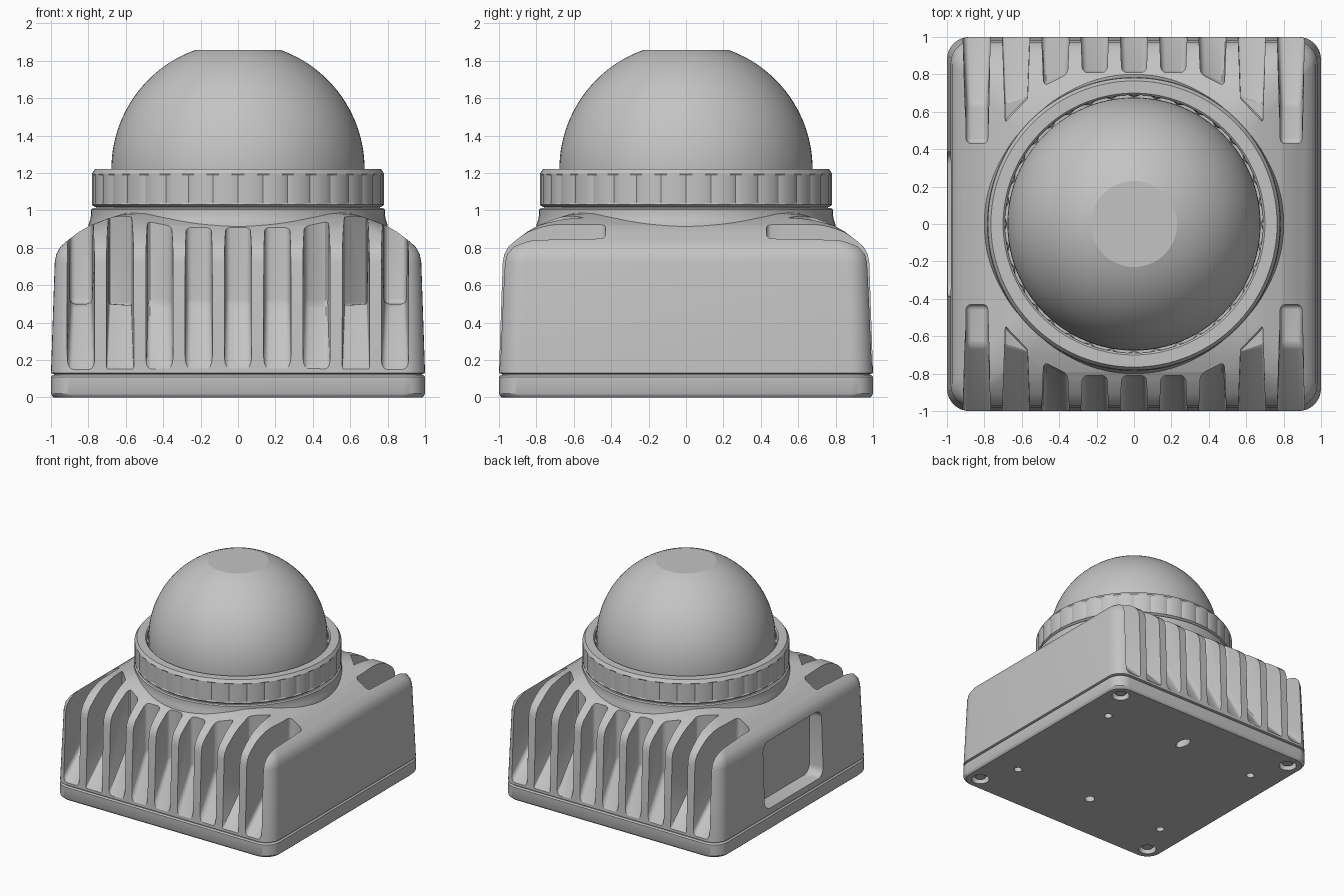
import bpy, bmesh
from math import sin, cos, pi, sqrt, radians
from mathutils import Matrix

if "Cube" in bpy.data.objects:
    bpy.data.objects.remove(bpy.data.objects["Cube"])

grey = bpy.data.materials.new("light_grey")
grey.use_nodes = True
grey.diffuse_color = (0.55, 0.55, 0.55, 1)
grey.node_tree.nodes["Principled BSDF"].inputs["Base Color"].default_value = (0.55, 0.55, 0.55, 1)


def finish(bm, name):
    """Turn a bmesh into a named object."""
    bmesh.ops.recalc_face_normals(bm, faces=bm.faces)
    mesh = bpy.data.meshes.new(name)
    bm.to_mesh(mesh)
    bm.free()
    mesh.materials.append(grey)
    ob = bpy.data.objects.new(name, mesh)
    bpy.context.collection.objects.link(ob)
    return ob


def activate(ob):
    bpy.ops.object.select_all(action='DESELECT')
    ob.select_set(True)
    bpy.context.view_layer.objects.active = ob


def smooth(ob, angle=30):
    activate(ob)
    bpy.ops.object.shade_smooth_by_angle(angle=radians(angle))


def cut(ob, cutter):
    """Subtract the cutter from the object and remove it."""
    cutter.hide_render = True
    activate(ob)
    mod = ob.modifiers.new("cut", 'BOOLEAN')
    mod.operation = 'DIFFERENCE'
    mod.solver = 'EXACT'
    mod.object = cutter
    bpy.ops.object.modifier_apply(modifier=mod.name)
    bpy.data.objects.remove(cutter)


def loft(bm, rings):
    """Skin closed rings of points and cap both ends."""
    loops = [[bm.verts.new(p) for p in ring] for ring in rings]
    n = len(loops[0])
    for a, b in zip(loops, loops[1:]):
        for i in range(n):
            j = (i + 1) % n
            bm.faces.new((a[i], a[j], b[j], b[i]))
    bm.faces.new(loops[0][::-1])
    bm.faces.new(loops[-1])


def rounded_square(half, radius, z, steps=8):
    points = []
    for k, (sx, sy) in enumerate(((1, 1), (-1, 1), (-1, -1), (1, -1))):
        for i in range(steps + 1):
            a = (k + i / steps) * pi / 2
            points.append((sx * (half - radius) + radius * cos(a),
                           sy * (half - radius) + radius * sin(a), z))
    return points


def squares(name, profile, radius):
    bm = bmesh.new()
    loft(bm, [rounded_square(h, radius, z) for h, z in profile])
    return finish(bm, name)


def turned(name, profile, segments=96, notch=None):
    """Revolve (radius, z) points; notch(i, z) shrinks single columns."""
    bm = bmesh.new()
    loft(bm, [[((r - (notch(i, z) if notch else 0)) * cos(2 * pi * i / segments),
                (r - (notch(i, z) if notch else 0)) * sin(2 * pi * i / segments), z)
               for i in range(segments)] for r, z in profile])
    return finish(bm, name)


# Housing: tapered walls, rounded shoulder and sloping roof
housing = squares("housing", [
    (0.985, 0.11), (0.985, 0.125), (1.0, 0.13), (0.98, 0.72), (0.972, 0.765),
    (0.95, 0.805), (0.91, 0.84), (0.85, 0.885), (0.79, 0.92), (0.7, 0.955),
    (0.62, 0.98), (0.5, 1.0)], 0.12)


# Cooling slots on front and back, ending around the collar
def slot_end(x):
    return min(0.81, max(0.43, sqrt(max(0, 0.88 ** 2 - x * x))))


def slot_cutter(x, side):
    bm = bmesh.new()
    rings = []
    for s in (-1, 1):
        end = slot_end(abs(x + s * 0.06))
        knee = max(end + 0.005, 0.65)
        path = [(end, 1.2), (end, 0.5), (knee, 0.5), (1.0, 0.15), (1.1, 0.04), (1.1, 1.2)]
        if knee > 0.66:
            path.pop(2)
        rings.append([(x + s * (0.058 + 0.015 * max(0, y - 0.6) / 0.4), side * y, z)
                      for y, z in path])
    if len(rings[0]) != len(rings[1]):
        short = min(rings, key=len)
        short.insert(2, tuple((a + 0.04 * (b - a)) for a, b in zip(short[1], short[2])))
    loft(bm, rings)
    bmesh.ops.recalc_face_normals(bm, faces=bm.faces)
    bmesh.ops.bevel(bm, geom=[e for e in bm.edges if e.calc_length() > 0.08], offset=0.028,
                    segments=3, profile=0.5, affect='EDGES', clamp_overlap=True)
    return finish(bm, "slot_cutter")


for side in (-1, 1):
    for k in range(-4, 5):
        cut(housing, slot_cutter(k * 0.21, side))

# Recessed connector window on one side
bm = bmesh.new()
bmesh.ops.create_cube(bm, size=1, matrix=Matrix.Translation((-1.03, 0, 0.455))
                      @ Matrix.Diagonal((0.32, 0.77, 0.55, 1)))
along_x = [e for e in bm.edges if abs(e.verts[0].co.x - e.verts[1].co.x) > 0.1]
bmesh.ops.bevel(bm, geom=along_x, offset=0.07, segments=5, profile=0.5, affect='EDGES')
cut(housing, finish(bm, "window_cutter"))
smooth(housing)

# Base plate with mounting holes underneath
plate = squares("base_plate", [(0.985, 0), (0.995, 0.01), (1.0, 0.02),
                               (1.0, 0.11), (0.99, 0.12)], 0.12)


def hole(x, y, radius, depth, stretch=1):
    bm = bmesh.new()
    bmesh.ops.create_cone(bm, cap_ends=True, segments=24, radius1=radius, radius2=radius,
                          depth=2 * depth, matrix=Matrix.Translation((x, y, 0))
                          @ Matrix.Diagonal((1, stretch, 1, 1)))
    cut(plate, finish(bm, "hole_cutter"))


for sx in (-1, 1):
    for sy in (-1, 1):
        hole(sx * 0.87, sy * 0.87, 0.07, 0.06)
        hole(sx * 0.74, sy * 0.56, 0.032, 0.08)
hole(0, 0.61, 0.04, 0.08, 1.9)
hole(0, -0.55, 0.04, 0.08)
smooth(plate)

# Screw heads in the corner holes
for sx, side_name in ((-1, "right"), (1, "left")):
    for sy, end_name in ((-1, "front"), (1, "back")):
        screw = turned(f"screw_{end_name}_{side_name}",
                       [(0.04, 0.02), (0.05, 0.03), (0.05, 0.07)], 24)
        screw.location = (sx * 0.87, sy * 0.87, 0)
        smooth(screw)

# Neck between the roof and the clamp ring
smooth(turned("neck", [(0.8, 0.86), (0.8, 0.92), (0.79, 0.95), (0.785, 0.98),
                       (0.785, 1.005), (0.775, 1.012), (0.76, 1.012), (0.76, 1.03)]))

# Clamp ring with shallow grip notches and a lip around the dome
smooth(turned("clamp_ring", [
    (0.7, 1.018), (0.765, 1.018), (0.782, 1.03), (0.782, 1.04), (0.782, 1.185),
    (0.782, 1.195), (0.765, 1.22), (0.7, 1.22), (0.69, 1.21), (0.69, 1.18)], 144,
    lambda i, z: 0.012 if i % 4 == 0 and 1.035 < z < 1.19 else 0), 25)

# Dome with a flat top
dome_radius = 0.677
flat = 0.23
top_angle = pi / 2 - flat / dome_radius * 1.02
profile = [(dome_radius, 1.1)]
profile += [(dome_radius * cos(top_angle * i / 24), 1.22 + dome_radius * sin(top_angle * i / 24))
            for i in range(25)]
smooth(turned("dome", profile), 15)
